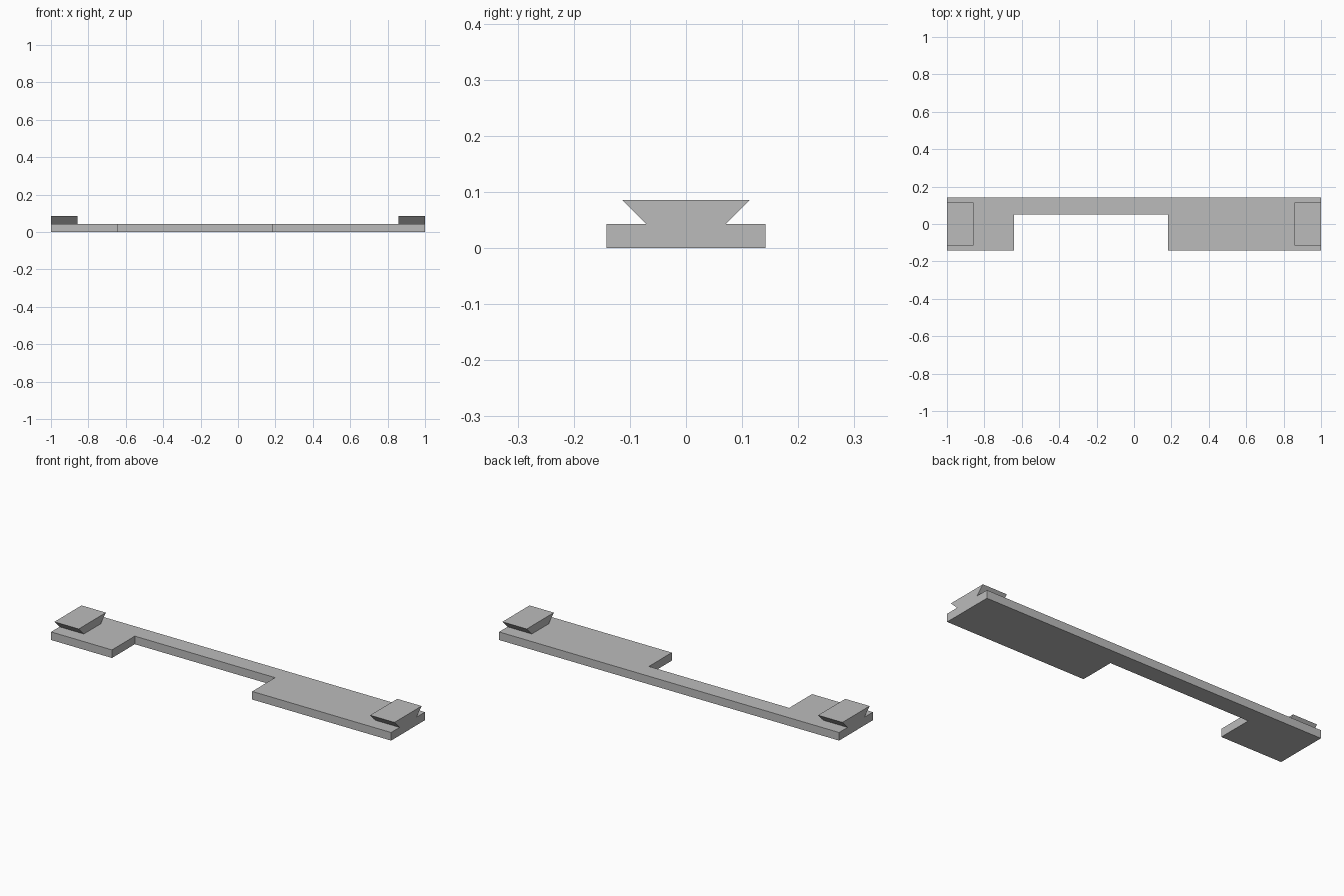
import bpy
import bmesh
from mathutils import Vector

cube = bpy.data.objects.get("Cube")
if cube:
    bpy.data.objects.remove(cube, do_unlink=True)

# Single grey material
grey = bpy.data.materials.new("light_grey")
grey.use_nodes = True
colour = (0.5, 0.5, 0.5, 1)
grey.diffuse_color = colour
grey.node_tree.nodes["Principled BSDF"].inputs["Base Color"].default_value = colour


def extrude_profile(name, points, direction):
    """Fill a flat outline and extrude it along a direction."""
    bm = bmesh.new()
    face = bm.faces.new([bm.verts.new(p) for p in points])
    result = bmesh.ops.extrude_face_region(bm, geom=[face])
    moved = [v for v in result["geom"] if isinstance(v, bmesh.types.BMVert)]
    bmesh.ops.translate(bm, verts=moved, vec=Vector(direction))
    bmesh.ops.recalc_face_normals(bm, faces=bm.faces)
    mesh = bpy.data.meshes.new(name)
    bm.to_mesh(mesh)
    bm.free()
    mesh.materials.append(grey)
    obj = bpy.data.objects.new(name, mesh)
    bpy.context.collection.objects.link(obj)
    return obj


HALF = 0.142      # half depth of the plate
THICK = 0.043     # plate thickness, also rail height
NOTCH = 0.05      # back edge of the notch
RAIL = 0.143      # rail length along x

# Notched base plate
outline = [(-1, -HALF), (-0.642, -HALF), (-0.642, NOTCH), (0.183, NOTCH),
           (0.183, -HALF), (1, -HALF), (1, HALF), (-1, HALF)]
extrude_profile("base_plate", [(x, y, 0) for x, y in outline], (0, 0, THICK))

# Dovetail rails at both ends
dovetail = [(-0.071, THICK), (0.071, THICK), (0.114, 2 * THICK), (-0.114, 2 * THICK)]
for name, start in (("right_dovetail", -1), ("left_dovetail", 1 - RAIL)):
    extrude_profile(name, [(start, y, z) for y, z in dovetail], (RAIL, 0, 0))
